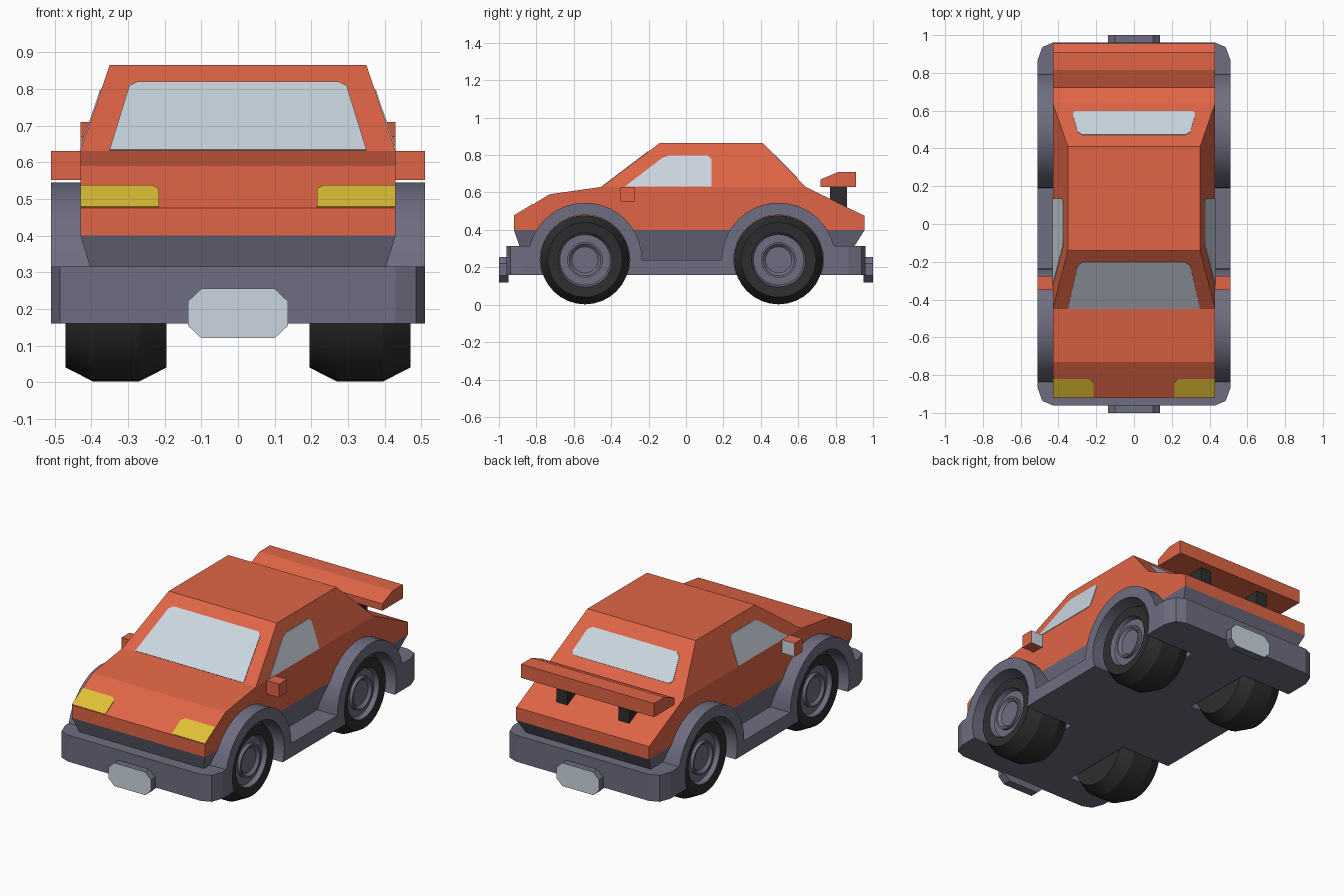
import bpy, bmesh, math
from mathutils import Vector

if "Cube" in bpy.data.objects:
    bpy.data.objects.remove(bpy.data.objects["Cube"])


def material(name, r, g, b):
    m = bpy.data.materials.new(name)
    m.diffuse_color = (r, g, b, 1)
    m.use_nodes = True
    m.node_tree.nodes["Principled BSDF"].inputs["Base Color"].default_value = m.diffuse_color
    return m


ORANGE = material("orange paint", 0.745, 0.130, 0.061)
GREY = material("grey trim", 0.155, 0.155, 0.220)
BLACK = material("black rubber", 0.027, 0.027, 0.029)
GLASS = material("pale glass", 0.597, 0.672, 0.745)
YELLOW = material("yellow lamp", 0.753, 0.533, 0.038)


def make(name, verts, faces, mats):
    me = bpy.data.meshes.new(name)
    me.from_pydata(verts, [], faces)
    bm = bmesh.new()
    bm.from_mesh(me)
    bmesh.ops.recalc_face_normals(bm, faces=bm.faces)
    bm.to_mesh(me)
    bm.free()
    for m in mats:
        me.materials.append(m)
    ob = bpy.data.objects.new(name, me)
    bpy.context.collection.objects.link(ob)
    return ob


def loft(name, rings, mats):
    """Skin a list of equal-length rings and cap both ends."""
    n = len(rings[0])
    faces = [tuple(range(n))]
    for k in range(len(rings) - 1):
        for i in range(n):
            j = (i + 1) % n
            faces.append((k * n + i, k * n + j, (k + 1) * n + j, (k + 1) * n + i))
    faces.append(tuple(range((len(rings) - 1) * n, len(rings) * n)))
    return make(name, [v for r in rings for v in r], faces, mats)


def prism(name, pts, axis, a, b, mats):
    place = {"x": lambda u, v, w: (w, u, v), "y": lambda u, v, w: (u, w, v),
             "z": lambda u, v, w: (u, v, w)}[axis]
    return loft(name, [[place(u, v, w) for u, v in pts] for w in (a, b)], mats)


def rect(x, y0, y1, z):
    return [(-x, y0, z), (x, y0, z), (x, y1, z), (-x, y1, z)]


def circle(y, r, n=32):
    return [(y + r * math.cos(2 * math.pi * i / n), AXLE_Z + r * math.sin(2 * math.pi * i / n))
            for i in range(n)]


def select(ob):
    bpy.ops.object.select_all(action='DESELECT')
    ob.select_set(True)
    bpy.context.view_layer.objects.active = ob


def boolean(ob, cutter, op):
    mod = ob.modifiers.new("cut", 'BOOLEAN')
    mod.operation, mod.object, mod.solver = op, cutter, 'EXACT'
    select(ob)
    bpy.ops.object.modifier_apply(modifier=mod.name)
    bpy.data.objects.remove(cutter)


def smooth(ob, deg):
    select(ob)
    bpy.ops.object.shade_smooth_by_angle(angle=math.radians(deg))


def plate(name, pts, mat, out, cut=()):
    """Thin painted panel; corners listed in cut are clipped."""
    pts = [Vector(p) for p in pts]
    ring = []
    for i, p in enumerate(pts):
        if i in cut:
            for q in (pts[i - 1], pts[(i + 1) % len(pts)]):
                ring.append(p + (q - p).normalized() * 0.02)
        else:
            ring.append(p)
    nrm = (pts[1] - pts[0]).cross(pts[2] - pts[0]).normalized()
    if nrm.dot(Vector(out)) < 0:
        nrm = -nrm
    return loft(name, [[p + nrm * d for p in ring] for d in (-0.003, 0.003)], [mat])


AXLE_Z = 0.24
AXLES = {"front": -0.54, "rear": 0.495}

# Body shell, tapered lower band and cabin
hull = prism("body_shell", [(-0.92, 0.40), (-0.92, 0.475), (-0.73, 0.59), (-0.45, 0.63),
                            (0.64, 0.63), (0.955, 0.475), (0.955, 0.40)],
             "x", -0.43, 0.43, [ORANGE])
band = loft("lower_body", [rect(0.38, -0.866, 0.855, 0.24), rect(0.43, -0.92, 0.955, 0.40)], [GREY])
loft("cabin", [rect(0.43, -0.45, 0.64, 0.63), rect(0.35, -0.14, 0.41, 0.865)], [ORANGE])

# Bumpers, sills and wheel arches as one side profile, trimmed to a chamfered plan
R = 0.305
low = math.asin(0.075 / R)


def arch(y, a0, a1, n=18):
    angs = [a0 + (a1 - a0) * i / n for i in range(n + 1)]
    return [(y + R * math.cos(a), AXLE_Z + R * math.sin(a)) for a in angs]


profile = ([(-0.96, 0.16), (-0.96, 0.315)] + arch(AXLES["front"], math.pi - low, 0)
           + arch(AXLES["rear"], math.pi, low) + [(0.96, 0.315), (0.96, 0.16)])
trim = prism("bumpers_and_arches", profile, "x", -0.51, 0.51, [GREY])
corner = [(0.43, 0.96), (0.485, 0.937), (0.51, 0.87)]
plan = (corner + [(x, -y) for x, y in reversed(corner)] + [(-x, -y) for x, y in corner]
        + [(-x, y) for x, y in reversed(corner)])
boolean(trim, prism("plan_cutter", plan, "z", 0, 1, [GREY]), 'INTERSECT')

# Wheel wells
for y in AXLES.values():
    for s in (-1, 1):
        for ob, r in ((trim, 0.24), (hull, 0.265), (band, 0.265)):
            boolean(ob, prism("well_cutter", circle(y, r), "x", s * 0.185, s * 0.6, []), 'DIFFERENCE')
smooth(trim, 18)

# Wheels: turned tyre, rim and dished hub
turned = [(0.195, 0.20), (0.27, 0.238), (0.395, 0.238), (0.47, 0.20), (0.465, 0.145),
          (0.44, 0.135), (0.44, 0.095), (0.46, 0.095), (0.46, 0.085), (0.445, 0.07)]
for end, y in AXLES.items():
    for side, s in (("left", -1), ("right", 1)):
        rings = [[(s * x, u, v) for u, v in circle(y, r)] for x, r in turned]
        wheel = loft(f"{end}_{side}_wheel", rings, [BLACK, GREY])
        for f in wheel.data.polygons:
            c = f.center
            rad = math.hypot(c.y - y, c.z - AXLE_Z)
            if abs(c.x) > 0.4 and rad < 0.15:
                f.material_index = 1
        smooth(wheel, 20)

# Windscreen and rear window
def front_y(z):
    return -0.45 + 0.31 * (z - 0.63) / 0.235


def back_y(z):
    return 0.64 - 0.23 * (z - 0.63) / 0.235


def screen(name, slope, z0, z1, x0, x1, out, cut):
    plate(name, [(-x0, slope(z0), z0), (x0, slope(z0), z0), (x1, slope(z1), z1),
                 (-x1, slope(z1), z1)], GLASS, out, cut)


screen("windscreen", front_y, 0.632, 0.818, 0.35, 0.293, (0, -1, 1), (2, 3))
screen("rear_window", back_y, 0.675, 0.802, 0.33, 0.293, (0, 1, 1), (0, 1, 2, 3))

for side, s in (("left", -1), ("right", 1)):
    # Side windows
    outline = [(-0.325, 0.632), (0.135, 0.632), (0.135, 0.797), (-0.11, 0.797)]
    plate(f"{side}_window", [(s * (0.43 - 0.08 * (z - 0.63) / 0.235), y, z) for y, z in outline],
          GLASS, (s, 0, 0), (2, 3))
    # Headlights on the sloping nose
    lamp = [(0.43, -0.918), (0.215, -0.918), (0.215, -0.82), (0.43, -0.82)]
    plate(f"{side}_headlight", [(s * x, y, 0.475 + (y + 0.92) * 0.605) for x, y in lamp],
          YELLOW, (0, -1, 1), (2,))
    # Door mirrors with a glass back face
    mirror = prism(f"{side}_mirror", [(-0.35, 0.552), (-0.275, 0.552), (-0.275, 0.63), (-0.35, 0.63)],
                   "x", s * 0.42, s * 0.51, [ORANGE, GLASS])
    for f in mirror.data.polygons:
        f.material_index = int(f.normal.y > 0.9)
    # Spoiler struts
    prism(f"{side}_spoiler_strut", [(0.77, 0.54), (0.77, 0.64), (0.86, 0.64), (0.86, 0.50)],
          "x", s * 0.165, s * 0.235, [BLACK])

# Spoiler wing
prism("spoiler", [(0.72, 0.63), (0.72, 0.67), (0.815, 0.71), (0.91, 0.71), (0.91, 0.63)],
      "x", -0.43, 0.43, [ORANGE])

# Number plates: grey backing, pale outer face
octagon = [(0.137, 0.155), (0.137, 0.22), (0.10, 0.255), (-0.10, 0.255),
           (-0.137, 0.22), (-0.137, 0.155), (-0.10, 0.12), (0.10, 0.12)]
for end, s in (("front", -1), ("rear", 1)):
    ob = prism(f"{end}_plate", octagon, "y", s * 0.95, s * 1.0, [GREY, GLASS])
    for f in ob.data.polygons:
        f.material_index = int(f.normal.y * s > 0.9)
